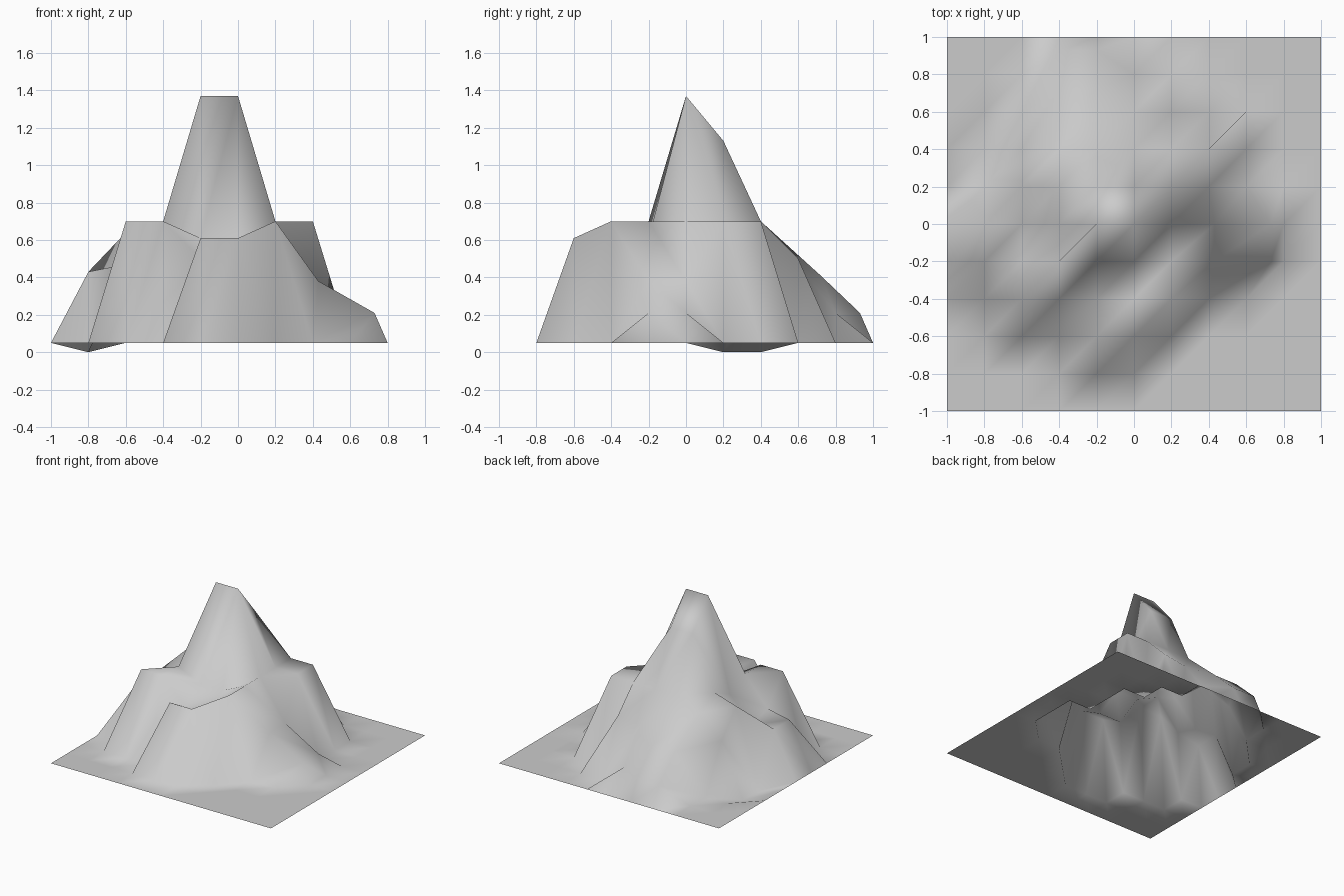
import bpy

if "Cube" in bpy.data.objects:
    bpy.data.objects.remove(bpy.data.objects["Cube"])

N, STEP = 11, 0.2

# Height levels used by the terrain map
LEVEL = {'.': 0.05, 'o': 0.0, 'a': 0.21, 'b': 0.38, 'c': 0.43, 'd': 0.47,
         'e': 0.50, 'f': 0.61, 'g': 0.64, 'h': 0.70, 'p': 1.13, 'q': 1.37,
         'k': 0.41}

# Terrain map, back row first, x runs left to right
ROWS = [
    "...........",   # y =  1.0
    "...aaa.....",   # y =  0.8
    "...kkde....",   # y =  0.6
    ".ocfhhhh...",   # y =  0.4
    ".oghpphh...",   # y =  0.2
    ".ckfqqhba..",   # y =  0.0
    ".cdhffhba..",   # y = -0.2
    "..hheeh....",   # y = -0.4
    "....ff.....",   # y = -0.6
    "...........",   # y = -0.8
    "...........",   # y = -1.0
]

# Foothill points pulled outwards: (column, row) -> (dx, dy)
SHIFT = {}
for row in (4, 5):
    SHIFT[(7, row)] = (0.03, 0)
    SHIFT[(8, row)] = (0.13, 0)
for col in (3, 4):
    SHIFT[(col, 8)] = (0, 0.12)
    SHIFT[(col, 9)] = (0, 0.13)

verts = []
for j, text in enumerate(reversed(ROWS)):
    for i, key in enumerate(text):
        dx, dy = SHIFT.get((i, j), (0, 0))
        verts.append((-1 + i * STEP + dx, -1 + j * STEP + dy, LEVEL[key]))

# Each cell is split along its rising diagonal
faces = []
for j in range(N - 1):
    for i in range(N - 1):
        a = j * N + i
        b, c, d = a + 1, a + N + 1, a + N
        faces += [(a, b, c), (a, c, d)]

# Mountain surface
mesh = bpy.data.meshes.new("mountain")
mesh.from_pydata(verts, [], faces)
mesh.polygons.foreach_set("use_smooth", [True] * len(faces))
mesh.update()
mountain = bpy.data.objects.new("mountain", mesh)
bpy.context.collection.objects.link(mountain)
